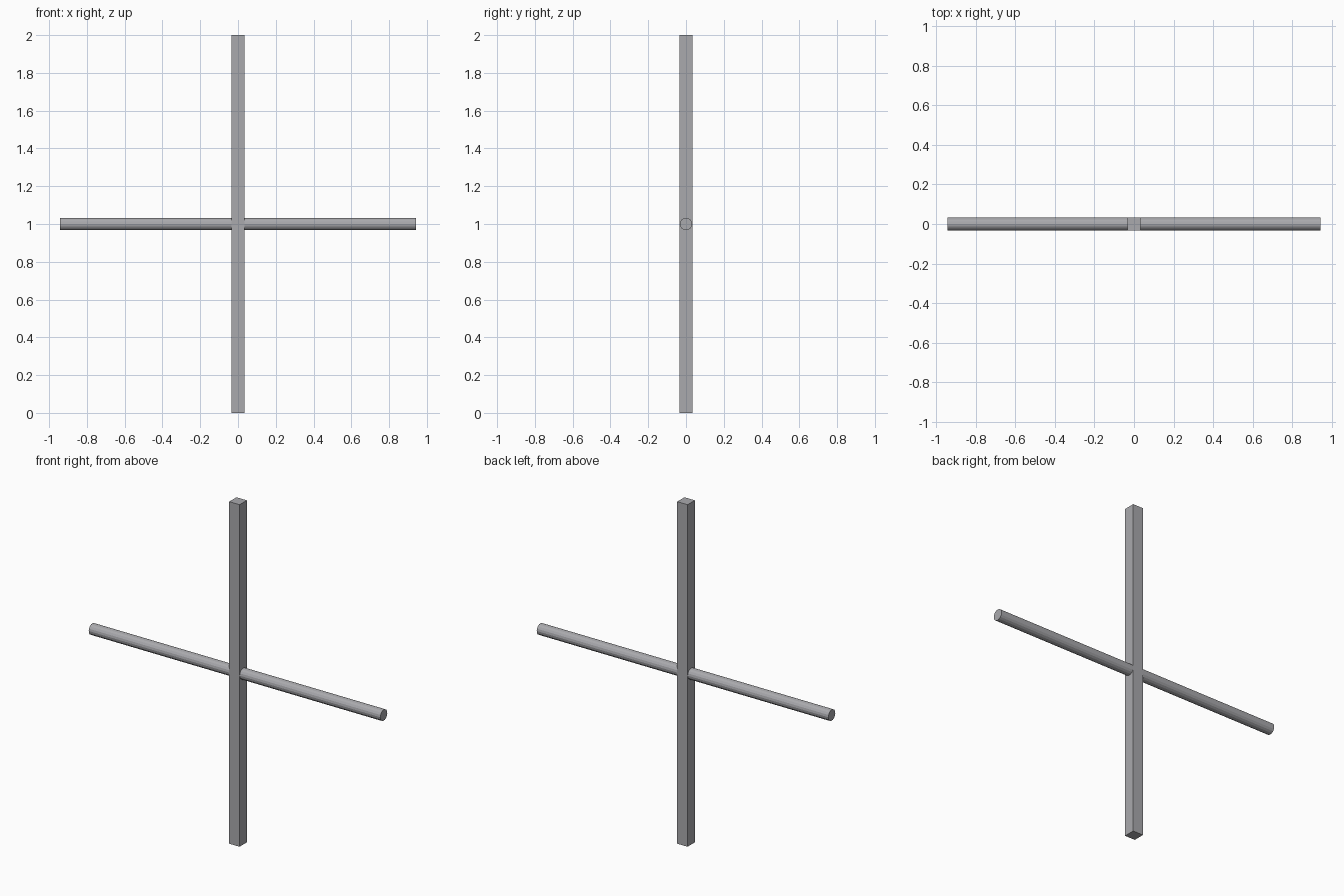
import bpy
import math

cube = bpy.data.objects.get("Cube")
if cube:
    bpy.data.objects.remove(cube, do_unlink=True)

# Single grey metal colour
grey = bpy.data.materials.new("grey_metal")
grey.use_nodes = True
colour = (0.40, 0.40, 0.42, 1)
grey.diffuse_color = colour
grey.node_tree.nodes["Principled BSDF"].inputs["Base Color"].default_value = colour


def finish(name):
    obj = bpy.context.object
    obj.name = name
    obj.data.materials.append(grey)
    bpy.ops.object.transform_apply(location=False, rotation=True, scale=True)
    return obj


# Square upright post
bpy.ops.mesh.primitive_cube_add(size=1, location=(0, 0, 1))
bpy.context.object.scale = (0.067, 0.067, 2)
finish("upright_post")

# Round crossbar running through the post
bpy.ops.mesh.primitive_cylinder_add(vertices=16, radius=0.0325, depth=1.886,
                                    location=(0, 0, 1), rotation=(0, math.pi / 2, 0))
finish("crossbar")
